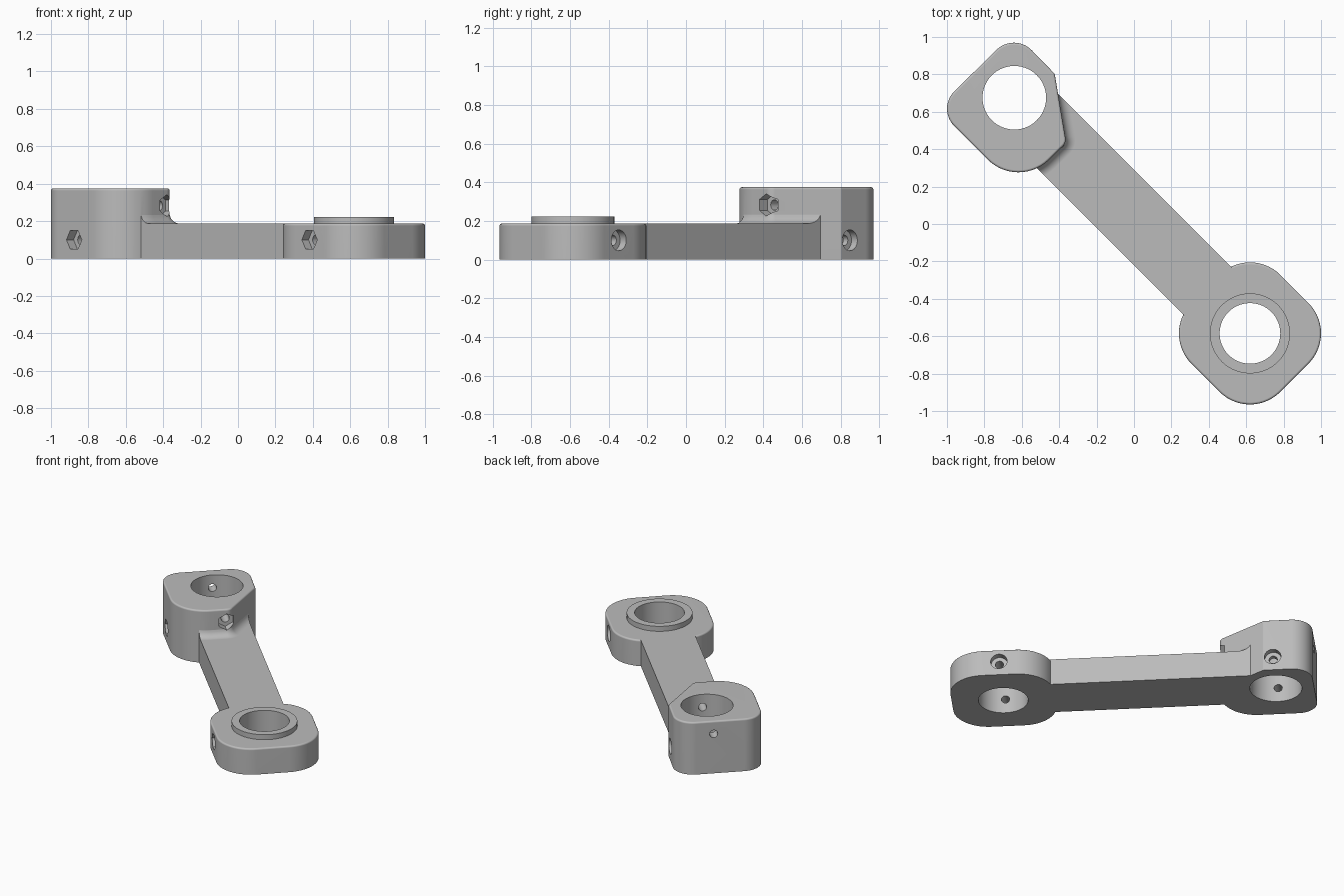
import bpy, bmesh, math
from mathutils import Vector, Matrix

cube = bpy.data.objects.get("Cube")
if cube:
    bpy.data.objects.remove(cube)

grey = bpy.data.materials.new("plain grey")
grey.use_nodes = True
colour = (0.5, 0.5, 0.5, 1)
grey.diffuse_color = colour
grey.node_tree.nodes["Principled BSDF"].inputs["Base Color"].default_value = colour

ALONG = Vector((1, -1, 0)).normalized()    # arm direction, tall hub to low hub
ACROSS = Vector((1, 1, 0)).normalized()
UP = Vector((0, 0, 1))
TALL, LOW = Vector((-0.64, 0.675, 0)), Vector((0.62, -0.585, 0))
TALL_H, LOW_H = 0.375, 0.187


def make(name, bm):
    bmesh.ops.recalc_face_normals(bm, faces=bm.faces)
    mesh = bpy.data.meshes.new(name)
    bm.to_mesh(mesh)
    bm.free()
    mesh.materials.append(grey)
    ob = bpy.data.objects.new(name, mesh)
    bpy.context.collection.objects.link(ob)
    return ob


def arcs(corners, radii, steps=14):
    """Round each corner; returns (arc centre, radius, outward direction)."""
    out = []
    for i, r in enumerate(radii):
        p = Vector(corners[i])
        a = (Vector(corners[i - 1]) - p).normalized()
        b = (Vector(corners[(i + 1) % len(corners)]) - p).normalized()
        half = a.angle(b) / 2
        centre = p + (a + b).normalized() * r / math.sin(half)
        start = centre.xy - (p + a * r / math.tan(half))
        start = -start
        turn = math.pi - 2 * half
        for k in range(steps + 1):
            d = start.normalized()
            d.rotate(Matrix.Rotation(turn * k / steps, 2))
            out.append((centre, r, d))
    return out


def loft(name, outline, profile):
    """Stack offset copies of an outline; profile is (offset, height)."""
    bm = bmesh.new()
    rings = [[bm.verts.new((*(c + d * (r + off)), z)) for c, r, d in outline]
             for off, z in profile]
    n = len(outline)
    for low, high in zip(rings, rings[1:]):
        for i in range(n):
            j = (i + 1) % n
            bm.faces.new((low[i], low[j], high[j], high[i]))
    bm.faces.new(rings[0][::-1])
    bm.faces.new(rings[-1])
    return make(name, bm)


def rounded_edge(height, r=0.012, steps=4):
    angles = [math.pi / 2 * k / steps for k in range(steps + 1)]
    return [(0, 0)] + [(r * math.cos(a) - r, height - r + r * math.sin(a)) for a in angles]


def rod(name, start, end, radius, sides=48, spin=0):
    """Cylinder or prism between two points, first side point turned from vertical."""
    axis = (end - start).normalized()
    ref = ALONG if abs(axis.z) > 0.9 else UP
    side = axis.cross(ref)
    rot = Matrix((ref, side, axis)).transposed()
    if rot.determinant() < 0:
        rot = Matrix((ref, -side, axis)).transposed()
    bm = bmesh.new()
    bmesh.ops.create_cone(bm, cap_ends=True, segments=sides, radius1=radius,
                          radius2=radius, depth=(end - start).length,
                          matrix=Matrix.Translation((start + end) / 2) @ rot.to_4x4()
                          @ Matrix.Rotation(spin, 4, "Z"))
    return make(name, bm)


def bar(name, height):
    bm = bmesh.new()
    rot = Matrix((ALONG, ACROSS, UP)).transposed().to_4x4()
    span = LOW - TALL
    bmesh.ops.create_cube(bm, size=1, matrix=Matrix.Translation((TALL + LOW) / 2 + UP * height / 2)
                          @ rot @ Matrix.Diagonal((span.length, 0.361, height, 1)))
    return make(name, bm)


def combine(target, other, how):
    mod = target.modifiers.new(how, "BOOLEAN")
    mod.operation, mod.solver, mod.object = how, "EXACT", other
    bpy.context.view_layer.update()
    done = bpy.data.meshes.new_from_object(
        target.evaluated_get(bpy.context.evaluated_depsgraph_get()))
    target.modifiers.clear()
    target.data = done
    bpy.data.objects.remove(other)


# Hub bodies
tall_shape = arcs([(-0.64, 1.025), (-1.054, 0.617), (-0.62, 0.182), (-0.362, 0.434), (-0.424, 0.803)],
                  [0.133, 0.13, 0.232, 0.05, 0.014])
tall_hub = loft("tall_hub", tall_shape, rounded_edge(TALL_H))
s = 0.336 * math.sqrt(2)
low_shape = arcs([(LOW.x + dx, LOW.y + dy) for dx, dy in ((0, s), (-s, 0), (0, -s), (s, 0))],
                 [0.23] * 4)
low_hub = loft("low_hub", low_shape, rounded_edge(LOW_H))
collar = rod("collar", LOW + UP * 0.1, LOW + UP * 0.223, 0.214, 96)

# Curved fillet where the arm meets the tall hub
R = 0.055
flare = [(R, 0.1)] + [(R - R * math.sin(a), LOW_H + R - R * math.cos(a))
                      for a in (math.pi / 16 * k for k in range(8))] + [(-0.004, LOW_H + R)]
fillet = loft("fillet", tall_shape, flare)
combine(fillet, bar("fillet_limit", 0.3), "INTERSECT")

# Join everything into one solid link
link = bar("link_arm", LOW_H)
for part in (fillet, tall_hub, low_hub, collar):
    combine(link, part, "UNION")

# Vertical bores
for centre, radius in ((TALL, 0.17), (LOW, 0.162)):
    combine(link, rod("bore", centre - UP * 0.1, centre + UP * 0.6, radius, 96), "DIFFERENCE")


def clamp(centre, height, axis, back, front, hex_on_back, head, spin):
    """Through hole with a hexagonal nut pocket and an optional round head pocket."""
    c = centre + UP * height
    nut, bolt = (-back, front) if hex_on_back else (front, -back)
    sign = -1 if hex_on_back else 1
    cutters = [rod("bolt_hole", c - axis * 0.6, c + axis * 0.5, 0.027, 32),
               rod("nut_pocket", c + axis * (nut - sign * 0.05), c + axis * (nut + sign * 0.15),
                   0.058, 6, spin)]
    if head:
        cutters.append(rod("head_pocket", c + axis * (bolt + sign * 0.045),
                           c + axis * (bolt - sign * 0.15), 0.054, 48))
    for cutter in cutters:
        combine(link, cutter, "DIFFERENCE")


clamp(TALL, 0.1, ACROSS, 0.33, 0.247, True, True, 0)
clamp(LOW, 0.1, ACROSS, 0.336, 0.336, True, True, 0)
clamp(TALL, 0.283, ALONG, 0.255, 0.358, False, False, math.pi / 6)

# Smooth curved walls, crisp edges
bpy.ops.object.select_all(action="DESELECT")
link.select_set(True)
bpy.context.view_layer.objects.active = link
bpy.ops.object.shade_smooth_by_angle(angle=math.radians(30))
weighted = link.modifiers.new("even_shading", "WEIGHTED_NORMAL")
weighted.keep_sharp = True
